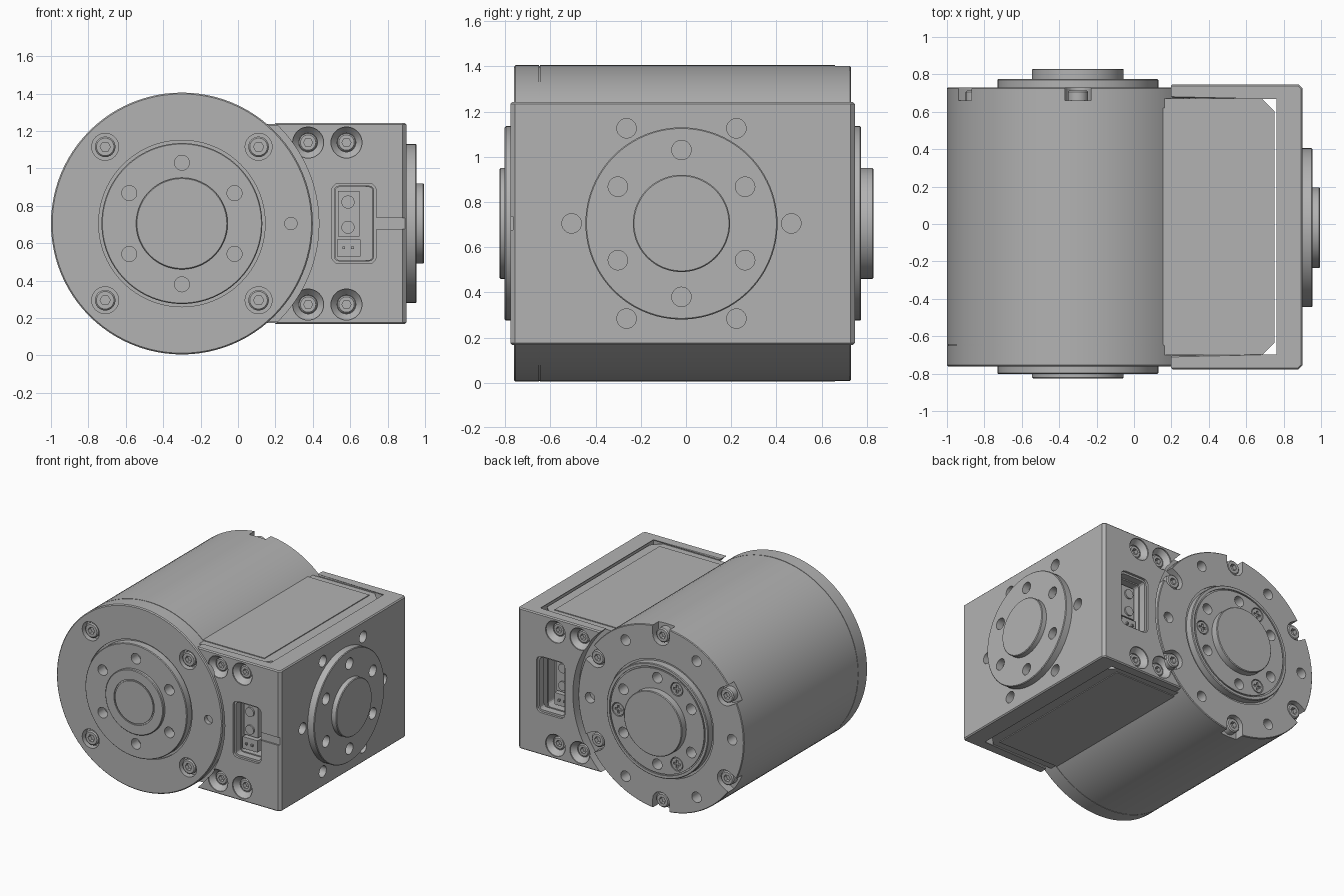
import bpy, bmesh
from math import sin, cos, pi, radians
from mathutils import Matrix, Vector

if "Cube" in bpy.data.objects:
    bpy.data.objects.remove(bpy.data.objects["Cube"])

grey = bpy.data.materials.new("machined grey")
grey.use_nodes = True
GREY = (0.45, 0.45, 0.45, 1)
grey.diffuse_color = GREY
grey.node_tree.nodes["Principled BSDF"].inputs["Base Color"].default_value = GREY

TURN = {"x": Matrix.Rotation(pi / 2, 4, "Y"), "y": Matrix.Rotation(-pi / 2, 4, "X")}
CX, CZ, DY = -0.3, 0.705, -0.02      # motor axis and side disc centre
SIXTH = range(0, 360, 60)
ODD = range(30, 390, 60)


def lathe(bm, profile, axis, centre, n=32):
    """Revolve (radius, position along axis) points that start and end at radius 0."""
    m = Matrix.Translation(centre) @ TURN[axis]
    rings = []
    for r, h in profile:
        rings.append([bm.verts.new(m @ Vector((r * cos(2 * pi * i / n), r * sin(2 * pi * i / n), h)))
                      for i in range(n if r else 1)])
    for a, b in zip(rings, rings[1:]):
        for i in range(n):
            quad = [a[i % len(a)], a[(i + 1) % len(a)], b[(i + 1) % len(b)], b[i % len(b)]]
            bm.faces.new(list(dict.fromkeys(quad)))


def disc(bm, r, h0, h1, axis, centre, n=32):
    lathe(bm, [(0, h0), (r, h0), (r, h1), (0, h1)], axis, centre, n)


def prism(bm, points, axis, h0, h1):
    """Extrude a polygon: (x, y) along z, or (x, z) along y."""
    def place(p, h):
        return (p[0], p[1], h) if axis == "z" else (p[0], h, p[1])
    low = [bm.verts.new(place(p, h0)) for p in points]
    high = [bm.verts.new(place(p, h1)) for p in points]
    bm.faces.new(low)
    bm.faces.new(high)
    for i in range(len(low)):
        j = (i + 1) % len(low)
        bm.faces.new((low[i], low[j], high[j], high[i]))


def rect(x0, x1, z0, z1, r=0):
    """Rectangle outline with optional rounded corners."""
    if not r:
        return [(x0, z0), (x1, z0), (x1, z1), (x0, z1)]
    corners = [(x1 - r, z1 - r), (x0 + r, z1 - r), (x0 + r, z0 + r), (x1 - r, z0 + r)]
    return [(cx + r * cos(radians(90 * q + s)), cz + r * sin(radians(90 * q + s)))
            for q, (cx, cz) in enumerate(corners) for s in (0, 30, 60, 90)]


def around(r, angle):
    """Point on a circle about the motor axis."""
    return (CX + r * cos(radians(angle)), 0, CZ + r * sin(radians(angle)))


def make(name, bm):
    bmesh.ops.recalc_face_normals(bm, faces=bm.faces)
    mesh = bpy.data.meshes.new(name)
    bm.to_mesh(mesh)
    bm.free()
    mesh.materials.append(grey)
    ob = bpy.data.objects.new(name, mesh)
    bpy.context.collection.objects.link(ob)
    return ob


def cut(ob, bm):
    """Subtract the shapes in bm from ob."""
    cutter = make("cutter", bm)
    cutter.hide_render = True
    mod = ob.modifiers.new("cut", "BOOLEAN")
    mod.operation, mod.solver, mod.object = "DIFFERENCE", "EXACT", cutter
    bpy.context.view_layer.objects.active = ob
    bpy.ops.object.modifier_apply(modifier=mod.name)
    bpy.data.objects.remove(cutter)


def smooth(ob):
    bpy.ops.object.select_all(action="DESELECT")
    ob.select_set(True)
    bpy.context.view_layer.objects.active = ob
    bpy.ops.object.shade_smooth_by_angle(angle=radians(25))


# Motor drum with front and back flanges turned as one profile
bm = bmesh.new()
lathe(bm, [(0, -.825), (.16, -.825), (.16, -.817), (.17, -.817), (.17, -.825), (.24, -.825), (.245, -.82),
           (.245, -.802), (.425, -.802), (.43, -.797), (.43, -.745), (.445, -.745), (.445, -.762),
           (.693, -.762), (.7, -.755), (.7, -.65), (.697, -.65), (.697, -.645), (.7, -.645),
           (.7, .725), (.695, .73), (.445, .73), (.445, .72), (.43, .72), (.43, .77), (.425, .775),
           (.405, .775), (.405, .765), (.395, .765), (.395, .775), (.245, .775), (.245, .825),
           (.24, .83), (0, .83)], "y", (CX, 0, CZ), 96)
motor = make("motor_drum", bm)

holes = bmesh.new()
FRONT_SCREWS = (45, 135, 225, 315)
for a in ODD:
    disc(holes, .04, -.9, -.72, "y", around(.325, a))
    disc(holes, .04, .68, .9, "y", around(.33, a))
    # Open notch at the back rim
    slot = [(.8, -.07)] + [(.63 + .07 * cos(radians(t)), .07 * sin(radians(t)))
                           for t in range(270, 89, -20)] + [(.8, .07)]
    c, s = cos(radians(a)), sin(radians(a))
    prism(holes, [(CX + u * c - v * s, CZ + u * s + v * c) for u, v in slot], "y", .66, .9)
for a in SIXTH:
    disc(holes, .04, .64, .9, "y", around(.6, a))
for a in (0, 120, 240):
    disc(holes, .052, .75, .9, "y", around(.33, a))
for a in FRONT_SCREWS:
    disc(holes, .072, -.9, -.71, "y", around(.58, a))
disc(holes, .033, -.9, -.73, "y", around(.583, 0))
cut(motor, holes)

# Gearbox body beside the drum, with a thin cover panel above and below
bm = bmesh.new()
prism(bm, [(.1, -.7), (.685, -.7), (.75, -.635), (.75, .605), (.685, .67), (.1, .67)], "z", .18, 1.23)
body = make("inner_body", bm)
holes = bmesh.new()
for y0, y1 in ((-.8, -.58), (.55, .8)):
    prism(holes, rect(.52, .72, .51, .9, .02), "y", y0, y1)
cut(body, holes)
for name, z in (("top_panel", 1.23), ("bottom_panel", .174)):
    bm = bmesh.new()
    prism(bm, rect(.12, .675, -.645, .62), "z", z, z + .006)
    make(name, bm)

# U-shaped bracket wrapping the body
bm = bmesh.new()
prism(bm, [(.1, -.777), (.88, -.777), (.9, -.757), (.9, .727), (.88, .747), (.1, .747),
           (.1, .675), (.77, .675), (.77, -.705), (.1, -.705)], "z", .168, 1.242)
rim = [e for e in bm.edges if abs(e.verts[0].co.z - e.verts[1].co.z) < .001]
bmesh.ops.bevel(bm, geom=rim, offset=.008, segments=1, affect="EDGES")
bracket = make("bracket", bm)
holes = bmesh.new()
disc(holes, .7325, -1, 1, "y", (CX, 0, CZ), 96)
cut(bracket, holes)
holes = bmesh.new()
ARM_SCREWS = [(x, z) for x in (.375, .58) for z in (CZ - .433, CZ + .433)]
for side, face in ((-1, -.777), (1, .747)):
    for x, z in ARM_SCREWS:
        lathe(holes, [(0, face + side * .05), (.083, face + side * .05), (.083, face - side * .008),
                      (.05, face - side * .045), (.05, face - side * .1), (0, face - side * .1)],
              "y", (x, 0, z))
    prism(holes, rect(.515, .725, .505, .905, .025), "y", face - .15, face + .15)
for a in SIXTH:
    y, z = DY + .486 * cos(radians(a)), CZ + .486 * sin(radians(a))
    disc(holes, .043, .8, 1.1, "x", (0, y, z))
cut(bracket, holes)
# Bevelled pocket lips, then the shallow cable groove
holes = bmesh.new()
for face in (-.777, .747):
    prism(holes, rect(.5, .74, .49, .92, .04), "y", face - .018, face + .018)
cut(bracket, holes)
holes = bmesh.new()
prism(holes, rect(.73, .95, .675, .735), "y", -.9, -.765)
cut(bracket, holes)

# Output disc on the side
bm = bmesh.new()
lathe(bm, [(0, .89), (.425, .89), (.425, .95), (.42, .955), (.215, .955), (.215, .99), (.21, .995), (0, .995)],
      "x", (0, DY, CZ), 96)
side_disc = make("side_disc", bm)
holes = bmesh.new()
for a in ODD:
    y, z = DY + .325 * cos(radians(a)), CZ + .325 * sin(radians(a))
    disc(holes, .043, .9, 1.1, "x", (0, y, z))
cut(side_disc, holes)

# Socket screws: front cover, back notches and bracket arms
bm, sockets = bmesh.new(), bmesh.new()


def socket_screw(centre, r, top, bottom):
    out = 1 if top > bottom else -1
    lathe(bm, [(0, bottom), (r, bottom), (r, top - out * .008), (r - .008, top), (0, top)], "y", centre, 24)
    disc(sockets, r * .5, top - out * .03, top + out * .03, "y", centre, 6)


for a in FRONT_SCREWS:
    socket_screw(around(.58, a), .055, -.755, -.7)
for a in ODD:
    socket_screw(around(.63, a), .054, .715, .65)
for x, z in ARM_SCREWS:
    socket_screw((x, 0, z), .049, -.735, -.69)
    socket_screw((x, 0, z), .049, .705, .66)
screws = make("socket_screws", bm)
cut(screws, sockets)

# Cross-head screws on the back flange
bm = bmesh.new()
for a in (0, 120, 240):
    disc(bm, .046, .74, .773, "y", around(.33, a), 24)
cross_screws = make("cross_screws", bm)
for w, h in ((.03, .008), (.008, .03)):
    slots = bmesh.new()
    for a in (0, 120, 240):
        x, _, z = around(.33, a)
        prism(slots, rect(x - w, x + w, z - h, z + h), "y", .76, .8)
    cut(cross_screws, slots)

# Connectors inside both pockets
for name, near, far, out in (("front_connector", -.69, -.57, -1), ("back_connector", .64, .54, 1)):
    bm = bmesh.new()
    prism(bm, rect(.535, .65, .635, .88), "y", near, far)
    prism(bm, rect(.53, .655, .53, .62), "y", near + out * .01, far)
    for z in (.82, .685):
        disc(bm, .035, near - out * .01, near + out * .012, "y", (.588, 0, z), 20)
    for x in (.565, .612):
        prism(bm, rect(x - .007, x + .007, .568, .582), "y", near, near + out * .025)
    smooth(make(name, bm))

for ob in (motor, bracket, side_disc, screws, cross_screws):
    smooth(ob)
